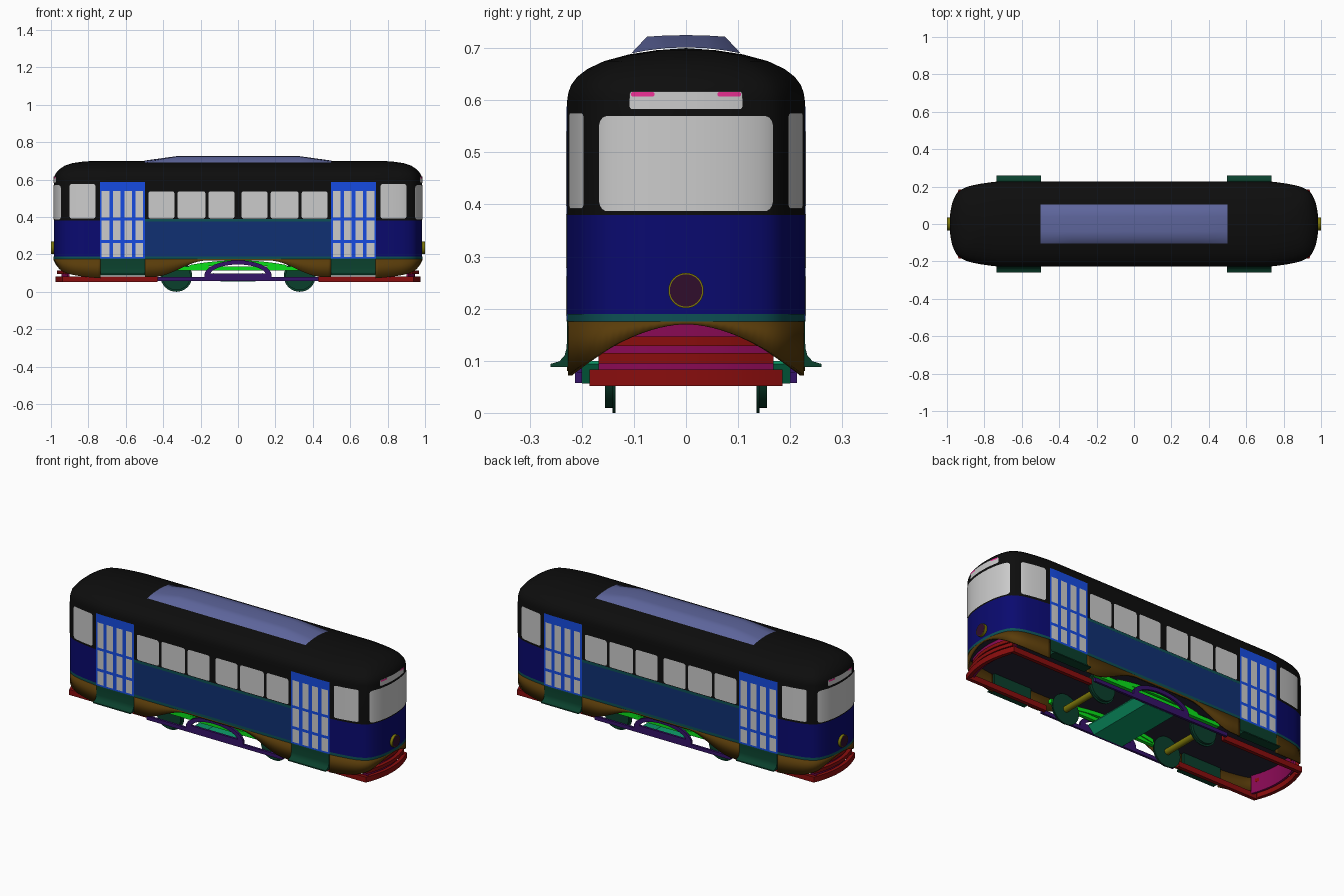
import bpy, bmesh, math
from mathutils import Matrix, Vector
from math import sin, cos, pi

if "Cube" in bpy.data.objects:
    bpy.data.objects.remove(bpy.data.objects["Cube"])

MATS = {}
COL = dict(black=(.004, .004, .004), navy=(.003, .003, .16), blue=(.005, .03, .17), bright=(.008, .07, .75),
           teal=(.004, .08, .09), brown=(.1, .045, .003), red=(.25, .004, .004), green=(.003, .05, .025),
           lime=(.003, .75, .01), purple=(.035, .006, .14), slate=(.11, .13, .33), magenta=(.25, .003, .09),
           pink=(.85, .03, .3), olive=(.2, .18, .003), floor=(.02, .018, .035), sea=(.004, .35, .15),
           lens=(.03, .004, .025))


def finish(name, bm, col=None, weld=True, angle=35):
    if weld:
        bmesh.ops.remove_doubles(bm, verts=bm.verts, dist=1e-5)
        bmesh.ops.recalc_face_normals(bm, faces=bm.faces)
    me = bpy.data.meshes.new(name)
    bm.to_mesh(me)
    bm.free()
    me.shade_smooth()
    me.set_sharp_from_angle(angle=math.radians(angle))
    ob = bpy.data.objects.new(name, me)
    bpy.context.collection.objects.link(ob)
    if col:
        if col not in MATS:
            MATS[col] = bpy.data.materials.new(col)
            MATS[col].diffuse_color = (*COL[col], 1)
        me.materials.append(MATS[col])
    return ob


# Plan outline: one quarter as a smooth polyline, addressed by arc length s
ctrl = [(.70, .228), (.762, .223), (.84, .211), (.90, .195), (.945, .166), (.970, .115), (.982, .055), (.985, 0)]
ext = [(.64, .228)] + ctrl + [(.982, -.055)]
quarter = [Vector((0, .228))]
for i in range(1, len(ext) - 2):
    p0, p1, p2, p3 = (Vector(p) for p in ext[i - 1:i + 3])
    for k in range(6):
        t = k / 6
        quarter.append(.5 * (2 * p1 + (p2 - p0) * t + (2 * p0 - 5 * p1 + 4 * p2 - p3) * t * t
                             + (3 * p1 - p0 - 3 * p2 + p3) * t ** 3))
quarter.append(Vector((.985, 0)))
acc = [0]
for a, b in zip(quarter, quarter[1:]):
    acc.append(acc[-1] + (b - a).length)
L = acc[-1]


def lookup(s):
    i = max(j for j in range(len(acc) - 1) if acc[j] <= s + 1e-9)
    return quarter[i].lerp(quarter[i + 1], (s - acc[i]) / (acc[i + 1] - acc[i]))


def pos(s):
    q, r = divmod(s % (4 * L), L)
    p = lookup(min(r if q % 2 == 0 else L - r, L))
    return Vector((p.x if q in (0, 1) else -p.x, -p.y if q in (0, 3) else p.y))


def normal(s):
    d = pos(s + .004) - pos(s - .004)
    return Vector((d.y, -d.x)).normalized()


def s_at(v, axis=0):
    return min((i * L / 3000 for i in range(3001)), key=lambda s: abs(lookup(s)[axis] - v))


def four(a, b):
    return [(a, b), (2 * L - b, 2 * L - a), (2 * L + a, 2 * L + b), (4 * L - b, 4 * L - a)]


def ends(a):
    return [(a, 2 * L - a), (2 * L + a, 4 * L - a)]


def strips(name, spans, lo, hi, col=None, off=.002, r=0, thick=0):
    """Panels that follow the outline; lo may be a function of position, r rounds corners."""
    bm = bmesh.new()
    for a, b in spans:
        n = max(1, math.ceil((b - a) / .015))
        ss = {a + (b - a) * i / n: 0 for i in range(n + 1)}
        if r:
            ss = {s: 0 for s in ss if a + r < s < b - r}
            for i in range(6):
                t = i * pi / 10
                for s in (a + r - r * cos(t), b - r + r * cos(t)):
                    ss[s] = r - r * sin(t)
        prev = None
        for s in sorted(ss):
            p = pos(s)
            q = p + normal(s) * off
            z0 = lo(p) if callable(lo) else lo
            cur = [bm.verts.new((q.x, q.y, z)) for z in (z0 + ss[s], hi - ss[s])]
            if prev:
                bm.faces.new((prev[0], cur[0], cur[1], prev[1]))
            prev = cur
    ob = finish(name, bm, col, weld=False)
    if thick:
        m = ob.modifiers.new("thickness", 'SOLIDIFY')
        m.thickness, m.offset = thick, -1
    return ob


def loft(name, levels, col, cap=False):
    """Stack of outlines: kx pulls the rounded ends in, ky narrows the width."""
    bm = bmesh.new()
    n, prev = 300, None
    for z, kx, ky in levels:
        ring = []
        for i in range(n):
            p = pos(4 * L * i / n)
            x = min(abs(p.x), .7) + max(abs(p.x) - .7, 0) * kx
            ring.append(bm.verts.new((math.copysign(x, p.x), p.y * ky, z)))
        if prev:
            for i in range(n):
                j = (i + 1) % n
                bm.faces.new((prev[i], prev[j], ring[j], ring[i]))
        prev = ring
    if cap:
        bm.faces.new(prev)
    return finish(name, bm, col)


def prism(name, pts, a0, a1, col, axis='y'):
    bm = bmesh.new()
    mk = (lambda p, a: (p[0], a, p[1])) if axis == 'y' else (lambda p, a: (a, p[0], p[1]))
    A, B = ([bm.verts.new(mk(p, a)) for p in pts] for a in (a0, a1))
    for i in range(len(pts)):
        j = (i + 1) % len(pts)
        bm.faces.new((A[i], A[j], B[j], B[i]))
    bm.faces.new(A)
    bm.faces.new(B)
    return finish(name, bm, col)


def box(name, x0, x1, y0, y1, z0, z1, col):
    return prism(name, [(x0, z0), (x1, z0), (x1, z1), (x0, z1)], y0, y1, col)


def cyl(name, c, r, depth, axis, col):
    bm = bmesh.new()
    rot = Matrix.Rotation(pi / 2, 4, 'Y' if axis == 'x' else 'X')
    bmesh.ops.create_cone(bm, cap_ends=True, segments=32, radius1=r, radius2=r, depth=depth,
                          matrix=Matrix.Translation(c) @ rot)
    return finish(name, bm, col)


def bar(name, path, w, z0, z1, sign, col):
    """Rectangular bar swept along a plan path, thickness w towards the inside."""
    bm, prev = bmesh.new(), None
    for i, p in enumerate(path):
        d = (Vector(path[min(i + 1, len(path) - 1)]) - Vector(path[max(i - 1, 0)])).normalized()
        q = Vector(p) + Vector((-d.y, d.x)) * w
        cur = [bm.verts.new((sign * v[0], v[1], z)) for v, z in ((p, z0), (p, z1), (q, z1), (q, z0))]
        if prev:
            for k in range(4):
                bm.faces.new((prev[k], prev[(k + 1) % 4], cur[(k + 1) % 4], cur[k]))
        else:
            bm.faces.new(cur)
        prev = cur
    bm.faces.new(prev)
    return finish(name, bm, col)


# Body shell, roof and floor
full = [(0, 4 * L)]
loft("lower_body", [(.17, 1, 1), (.38, 1, 1)], 'navy')
loft("upper_body_roof", [(.38, 1, 1), (.60, 1, 1), (.615, .99, .99), (.63, .97, .965), (.645, .93, .915),
                         (.66, .87, .83), (.675, .79, .69), (.688, .65, .48), (.696, .45, .25), (.70, .25, 0)], 'black')
loft("floor", [(.178, 1, .99), (.172, 1, .99)], 'floor', cap=True)
strips("waist_trim", full, .175, .19, 'teal', off=.001)
mid = s_at(.497)
sides = [(2 * L - mid, 2 * L + mid), (-mid, mid)]
strips("side_panel", sides, .19, .375, 'blue', off=.001)
strips("side_moulding", sides, .375, .389, 'teal')


# Skirt with arched cut-outs
def skirt_bottom(p):
    x, y = abs(p.x), abs(p.y)
    if x > .7:
        return .17 - .098 * min(1, y / .226) ** 1.8
    t = min(1, max(0, (x - .17) / .28))
    return .167 - .087 * t * t * (3 - 2 * t)


strips("skirt", sides + ends(s_at(.735)), skirt_bottom, .177, 'brown', off=.0005, thick=.008)

# Windows
wins = []
for a, b in ((.019, .158), (.174, .324), (.34, .479)):
    wins += four(s_at(a), s_at(b))
strips("side_windows", wins, .392, .537, r=.012, off=.001)
strips("corner_windows", four(s_at(.762), s_at(.90)), .392, .576, r=.012, off=.0015)
strips("end_windows", ends(s_at(.166, 1)), .387, .57, r=.02, off=.0015)
sg = s_at(.108, 1)
strips("route_sign", ends(sg), .583, .617, off=.002, r=.006)
strips("sign_lamps", four(sg + .003, s_at(.06, 1)), .607, .616, 'pink', off=.003, r=.004)

# Folding doors: four leaves with three panes each
strips("doors", four(s_at(.497), s_at(.737)), .178, .588, 'bright', off=.0015)
leaves = []
for i in range(4):
    c = .527 + i * .0605
    leaves += four(s_at(c - .02), s_at(c + .02))
for i, (a, b) in enumerate(((.187, .262), (.278, .382), (.397, .54))):
    strips("door_panes_%d" % i, leaves, a, b, off=.0025)

# Roof ventilator: rises from the roof curve to a flat top
bm, prev = bmesh.new(), None
for x in (-.5, -.33, .33, .5):
    cur = []
    for y in (-.105, -.075, -.04, 0, .04, .075, .105):
        roof = .7015 - .0115 * (y / .105) ** 2
        z = roof if abs(x) > .4 or abs(y) > .1 else .725 - .003 * (y / .075) ** 2
        cur.append(bm.verts.new((x, y, z)))
    if prev:
        for k in range(6):
            bm.faces.new((prev[k], cur[k], cur[k + 1], prev[k + 1]))
    prev = cur
finish("roof_ventilator", bm, 'slate', weld=False)

step = [(.26, .088), (.26, .094), (.243, .099), (.233, .11), (.229, .125), (.228, .176), (.205, .176), (.205, .088)]
arch = [(.18 * cos(a * pi / 16), .088 + .08 * sin(a * pi / 16)) for a in range(17)]
arch += [(.15 * cos(a * pi / 16), .088 + .058 * sin(a * pi / 16)) for a in range(16, -1, -1)]
spring = [(.26 * t / 8, .168 - .025 * (t / 8) ** 2) for t in range(-8, 9)]
spring += [(x, z - .022) for x, z in reversed(spring)]


def arc(w, x0, bulge, n=12):
    return [(x0 + bulge * (1 - (2 * i / n - 1) ** 2), w * (2 * i / n - 1)) for i in range(n + 1)]


for sx in (1, -1):
    # Headlight
    cyl("headlight_rim", (sx * .989, 0, .235), .034, .022, 'x', 'olive')
    cyl("headlight_lens", (sx * .9892, 0, .235), .031, .0222, 'x', 'lens')

    # Bumper frame, fender bars and backing plate
    bar("bumper_frame", [(.43, -.185)] + arc(.185, .937, .04) + [(.43, .185)], .02, .052, .083, sx, 'red')
    bar("fender_bar_lower", arc(.168, .932, .035), .02, .095, .115, sx, 'red')
    bar("fender_bar_upper", arc(.15, .925, .033), .02, .128, .147, sx, 'red')
    bar("fender_plate", arc(.168, .912, .033), .012, .07, .172, sx, 'magenta')

    # Wheels, axle and door steps
    cyl("axle", (sx * .33, 0, .085), .017, .28, 'y', 'olive')
    for sy in (1, -1):
        cyl("wheel_flange", (sx * .33, sy * .138, .085), .085, .006, 'y', 'green')
        cyl("wheel_tread", (sx * .33, sy * .147, .085), .076, .016, 'y', 'green')
        prism("door_step", [(sy * y, z) for y, z in step], sx * .497, sx * .735, 'green', 'x')

# Truck frame, truss arch, springs and brake tray
for sy in (1, -1):
    box("truck_rail", -.43, .43, sy * .2, sy * .213, .057, .078, 'purple')
    prism("truck_arch", arch, sy * .2, sy * .213, 'purple')
    box("truck_centre_bar", -.18, .18, sy * .2, sy * .213, .076, .098, 'purple')
    prism("leaf_spring", spring, sy * .16, sy * .185, 'lime')
    box("spring_beam", -.4, .4, sy * .165, sy * .185, .113, .135, 'lime')
tray = [(-.13, .1), (-.09, .064), (.09, .064), (.13, .1), (.13, .094), (.092, .056), (-.092, .056), (-.13, .094)]
prism("brake_tray", tray, -.2, .2, 'sea')

for m in bpy.data.materials:
    if m.users and not m.is_grease_pencil:
        m.use_nodes = True
        m.node_tree.nodes["Principled BSDF"].inputs["Base Color"].default_value = m.diffuse_color
